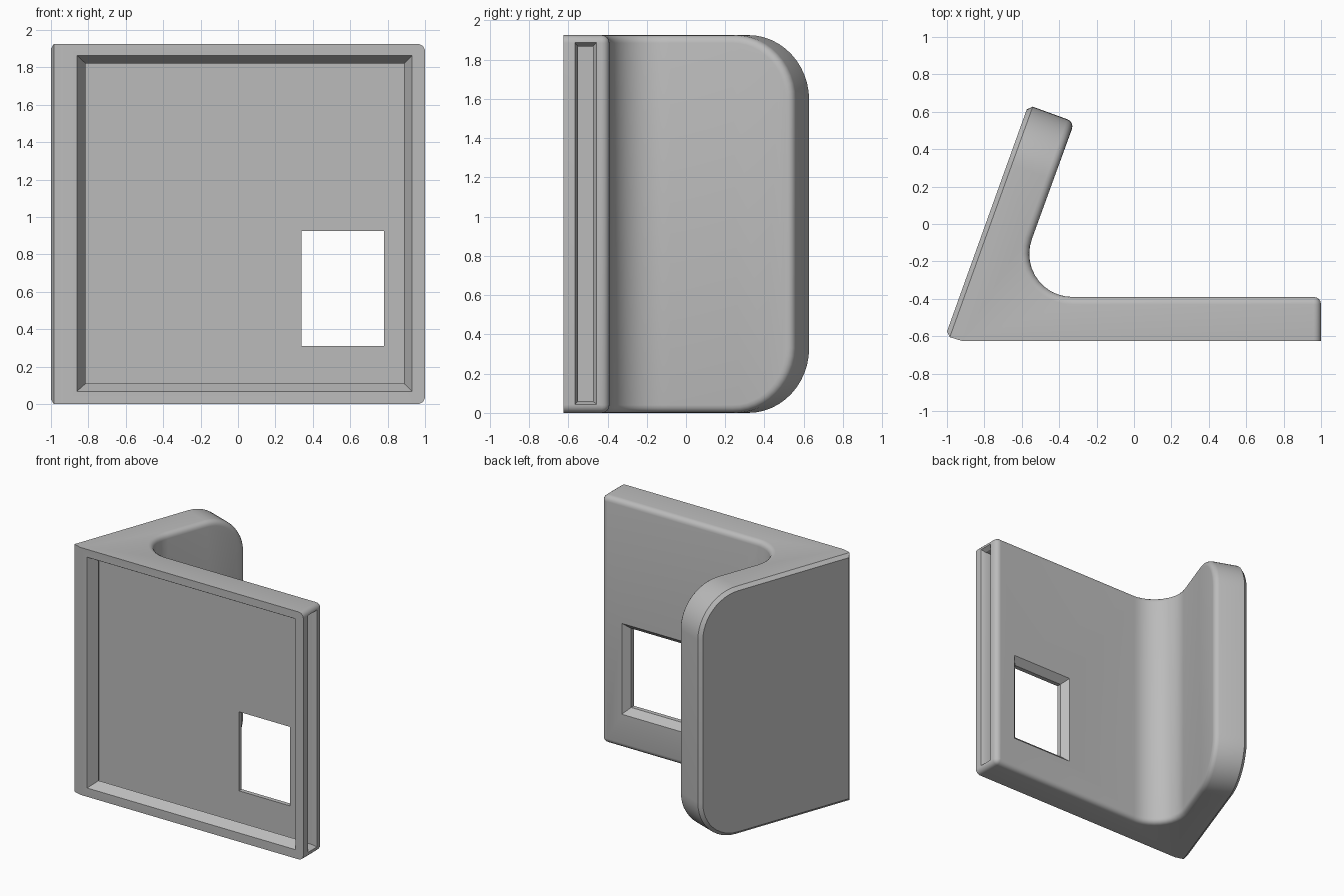
import bpy, bmesh
from math import sin, cos, radians
from mathutils import Vector

cube = bpy.data.objects.get("Cube")
if cube:
    bpy.data.objects.remove(cube, do_unlink=True)

HEIGHT = 1.925
FRONT, BACK = -0.625, -0.39
TILT = radians(20)
ARM_OUT = Vector((-cos(TILT), sin(TILT), 0))    # outward normal of the arm's left face

grey = bpy.data.materials.new("plain grey")
grey.use_nodes = True
grey.diffuse_color = (0.5, 0.5, 0.5, 1)
grey.node_tree.nodes["Principled BSDF"].inputs["Base Color"].default_value = (0.5, 0.5, 0.5, 1)


def make_object(name, bm):
    bmesh.ops.recalc_face_normals(bm, faces=bm.faces[:])
    mesh = bpy.data.meshes.new(name)
    bm.to_mesh(mesh)
    bm.free()
    mesh.materials.append(grey)
    obj = bpy.data.objects.new(name, mesh)
    bpy.context.collection.objects.link(obj)
    return obj


def bevel(bm, edges, width, segments):
    bmesh.ops.bevel(bm, geom=edges, offset=width, offset_type='OFFSET', segments=segments,
                    profile=0.5, affect='EDGES', clamp_overlap=False)
    bm.normal_update()


def midpoint(edge):
    return (edge.verts[0].co + edge.verts[1].co) / 2


# Plan outline: flat panel, rounded inside corner and leaning arm
arc = [(-0.33 + 0.23 * cos(radians(a)), -0.16 + 0.23 * sin(radians(a)))
       for a in range(270, 159, -10)]
outline = [(-1.0, -0.575), (-0.985, -0.605), (-0.92, FRONT), (1, FRONT), (1, BACK)]
outline += arc + [(-0.318, 0.546), (-0.565, 0.636)]

bm = bmesh.new()
base = bm.faces.new([bm.verts.new((x, y, 0)) for x, y in outline])
grown = bmesh.ops.extrude_face_region(bm, geom=[base])
bmesh.ops.translate(bm, vec=(0, 0, HEIGHT),
                    verts=[v for v in grown["geom"] if isinstance(v, bmesh.types.BMVert)])
bmesh.ops.recalc_face_normals(bm, faces=bm.faces[:])

# Large rounded corners on the arm, small ones on the panel's free end
flat = [e for e in bm.edges if abs(e.verts[0].co.z - e.verts[1].co.z) < 1e-4]
arm_ends = [e for e in flat if midpoint(e).y > 0.5]
panel_ends = [e for e in flat if midpoint(e).x > 0.99]
bevel(bm, arm_ends, 0.33, 12)
bevel(bm, [e for e in panel_ends if e.is_valid], 0.04, 5)


# Soft rim round the inner face, thin chamfer round the arm's left face
def is_inner(f):
    n, c = f.normal, f.calc_center_median()
    return abs(n.z) < 0.01 and c.x < 0.9 and c.y > BACK - 0.01 and n.dot(ARM_OUT) < 0.5 \
        and n.dot(Vector((sin(TILT), cos(TILT), 0))) < 0.999


def is_left(f):
    return f.normal.dot(ARM_OUT) > 0.995


rim = [e for e in bm.edges if sum(is_inner(f) for f in e.link_faces) == 1]
bevel(bm, rim, 0.04, 4)
chamfer = [e for e in bm.edges if sum(is_left(f) for f in e.link_faces) == 1
           and midpoint(e).y > -0.5]
bevel(bm, chamfer, 0.025, 1)
body = make_object("angled_bracket", bm)


# Cutters: tapered boxes between two rectangles along x or y
def taper_cut(axis, start, rect_a, end, rect_b):
    cutter = bmesh.new()
    rings = []
    for pos, (u0, u1, z0, z1) in ((start, rect_a), (end, rect_b)):
        corners = ((u0, z0), (u1, z0), (u1, z1), (u0, z1))
        rings.append([cutter.verts.new((u, pos, z) if axis == 'y' else (pos, u, z))
                      for u, z in corners])
    a, b = rings
    cutter.faces.new(a)
    cutter.faces.new(b)
    for i in range(4):
        j = (i + 1) % 4
        cutter.faces.new((a[i], a[j], b[j], b[i]))
    obj = make_object("cutter", cutter)
    obj.hide_render = True
    mod = body.modifiers.new("cut", 'BOOLEAN')
    mod.operation, mod.solver, mod.object = 'DIFFERENCE', 'EXACT', obj
    bpy.context.view_layer.objects.active = body
    bpy.ops.object.modifier_apply(modifier=mod.name)
    bpy.data.objects.remove(obj, do_unlink=True)


# Panel slot from the free end, with a flared mouth
slot = (-0.55, -0.474, 0.06, 1.867)
taper_cut('x', -0.865, slot, 1.05, slot)
taper_cut('x', 0.97, slot, 1.01, (-0.572, -0.45, 0.038, 1.893))
# Front opening with sloping frame
taper_cut('y', FRONT - 0.015, (-0.87, 0.94, 0.06, 1.873), -0.545, (-0.812, 0.885, 0.112, 1.818))
# Window through the back, flared outwards
window = (0.34, 0.78, 0.31, 0.925)
taper_cut('y', -0.5, window, -0.37, window)
taper_cut('y', -0.44, window, BACK + 0.01, (0.285, 0.835, 0.255, 0.98))

bpy.ops.object.select_all(action='DESELECT')
body.select_set(True)
bpy.context.view_layer.objects.active = body
bpy.ops.object.shade_smooth_by_angle(angle=radians(30))
